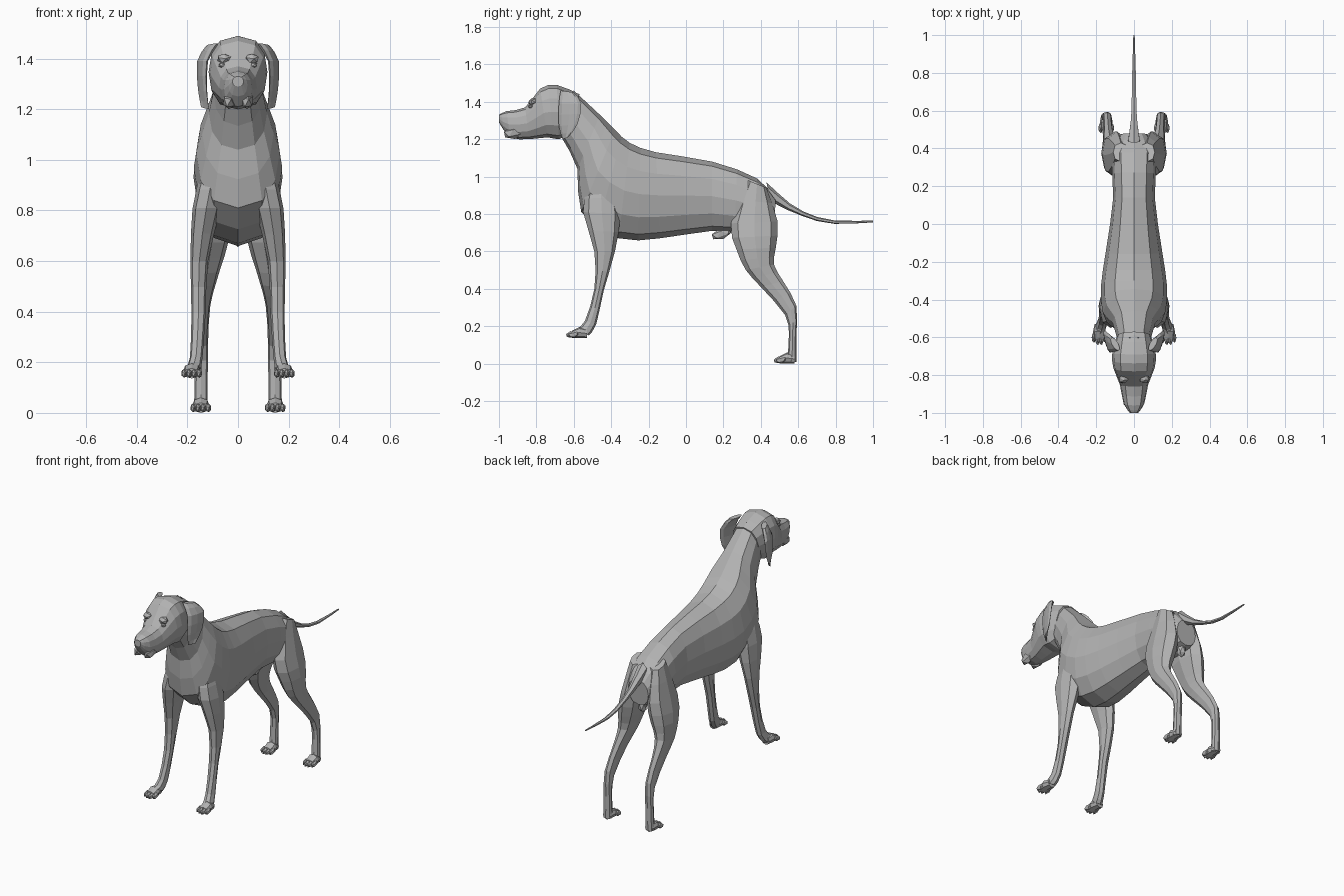
import bpy, bmesh
from math import sin, cos, tau, copysign
from mathutils import Vector, Matrix

default_cube = bpy.data.objects.get("Cube")
if default_cube:
    bpy.data.objects.remove(default_cube, do_unlink=True)

COAT_COLOUR = (.45, .45, .45, 1)
coat = bpy.data.materials.new("grey coat")
coat.use_nodes = True
coat.diffuse_color = COAT_COLOUR
coat.node_tree.nodes["Principled BSDF"].inputs["Base Color"].default_value = COAT_COLOUR


def finish(name, bm):
    """Turn a bmesh into a flat shaded object with the coat material."""
    bmesh.ops.recalc_face_normals(bm, faces=bm.faces)
    mesh = bpy.data.meshes.new(name)
    bm.to_mesh(mesh)
    bm.free()
    mesh.materials.append(coat)
    obj = bpy.data.objects.new(name, mesh)
    bpy.context.collection.objects.link(obj)


def along(keys, t):
    """Smooth value at t through evenly spaced keys."""
    last = len(keys) - 1
    index = min(int(t * last), last - 1)
    u = t * last - index
    before, start = keys[max(index - 1, 0)], keys[index]
    end, after = keys[index + 1], keys[min(index + 2, last)]
    bend = 2 * before - 5 * start + 4 * end - after
    twist = 3 * start - before - 3 * end + after
    return (2 * start + (end - before) * u + bend * u ** 2 + twist * u ** 3) / 2


def loft(name, outline, widths, centres=(0, 0), sides=8, rings=12,
         side=1, splay=0, fullness=.8):
    """Skin rings between two outline edges drawn in the side plane.
    Outline keys hold y, z of one edge then y, z of the other."""
    outline = [Vector(key) for key in outline]
    bm = bmesh.new()
    loops = []
    for step in range(rings):
        t = step / (rings - 1)
        edges = along(outline, t)
        edge_a, edge_b = Vector((0, *edges[:2])), Vector((0, *edges[2:]))
        middle, half = (edge_a + edge_b) / 2, (edge_a - edge_b) / 2
        centre, width = along(centres, t), along(widths, t)
        loop = []
        for i in range(sides):
            depth, across = cos(tau * i / sides), sin(tau * i / sides)
            across = copysign(abs(across) ** fullness, across) * width
            point = middle + half * depth
            point.x = side * (centre + across - splay * depth)
            loop.append(bm.verts.new(point))
        loops.append(loop)
    for lower, upper in zip(loops, loops[1:]):
        for i in range(sides):
            j = (i + 1) % sides
            bm.faces.new((lower[i], lower[j], upper[j], upper[i]))
    for end_loop in (loops[0], loops[-1]):
        bm.faces.new(end_loop)
    finish(name, bm)


def blob(name, centre, size, tilt=0):
    """Faceted ellipsoid, tilted about the x axis."""
    bm = bmesh.new()
    bmesh.ops.create_icosphere(bm, subdivisions=1, radius=1)
    place = Matrix.Translation(centre) @ Matrix.Rotation(tilt, 4, "X") @ Matrix.Diagonal((*size, 1))
    bmesh.ops.transform(bm, matrix=place, verts=bm.verts)
    finish(name, bm)


def paw(name, x, heel, floor, side):
    """Wedge shaped foot with four toes."""
    front = heel - .08
    middle = (heel + front) / 2
    loft(name, [
        (heel, floor + .05, heel, floor),
        (middle, floor + .06, middle, floor),
        (front, floor + .04, front, floor),
    ], widths=(.026, .034, .03), centres=(x, x), rings=3, side=side)
    for toe in range(4):
        offset = toe - 1.5
        blob(f"{name}_toe_{toe + 1}",
             (side * (x + offset * .02), front - .01 + abs(offset) * .012, floor + .02),
             (.0125, .03, .018), tilt=.25)


# Trunk and neck, from rump to the back of the skull
loft("trunk", [
    (.48, .88, .47, .72),
    (.38, .99, .36, .7),
    (.14, 1.08, .14, .71),
    (-.16, 1.13, -.14, .67),
    (-.3, 1.18, -.36, .67),
    (-.38, 1.25, -.56, .81),
    (-.46, 1.33, -.58, 1.04),
    (-.6, 1.46, -.66, 1.2),
], widths=(.07, .12, .11, .15, .175, .165, .115, .085), sides=12, rings=15)

# Skull and muzzle, from nose to nape
loft("head", [
    (-1, 1.33, -1, 1.29),
    (-.96, 1.35, -.94, 1.21),
    (-.86, 1.37, -.84, 1.2),
    (-.78, 1.47, -.74, 1.21),
    (-.69, 1.49, -.68, 1.2),
    (-.57, 1.44, -.62, 1.23),
], widths=(.022, .055, .075, .11, .115, .09), sides=12, rings=11, fullness=.7)
blob("nose", (0, -.98, 1.32), (.026, .018, .02))

# Tail, tapering to an upturned tip
loft("tail", [
    (.43, .97, .45, .87),
    (.58, .84, .57, .81),
    (.76, .77, .76, .75),
    (1, .765, 1, .755),
], widths=(.035, .016, .012, .004), sides=6, rings=8)

# Belly details
blob("sheath", (0, .19, .695), (.02, .06, .03), tilt=.35)
blob("scrotum", (0, .43, .7), (.028, .03, .045))

for label, side in (("left", 1), ("right", -1)):
    # Brow, eye and lip
    blob(f"{label}_brow", (side * .055, -.82, 1.4), (.03, .025, .02), tilt=.4)
    blob(f"{label}_eye", (side * .062, -.83, 1.375), (.016, .014, .012))
    blob(f"{label}_lip", (side * .035, -.92, 1.235), (.028, .06, .035), tilt=.2)

    # Hanging ear, flared away from the head at the back
    loft(f"{label}_ear", [
        (-.67, 1.46, -.6, 1.45),
        (-.68, 1.39, -.56, 1.39),
        (-.68, 1.27, -.58, 1.28),
        (-.66, 1.2, -.63, 1.21),
    ], widths=(.018, .011, .006), centres=(.1, .14, .14, .13),
        rings=7, side=side, splay=.016)

    # Front leg, from shoulder to wrist
    loft(f"{label}_front_leg", [
        (-.53, .93, -.38, .95),
        (-.55, .81, -.35, .8),
        (-.49, .6, -.38, .6),
        (-.49, .4, -.44, .39),
        (-.54, .23, -.48, .21),
        (-.58, .19, -.52, .15),
    ], widths=(.05, .055, .035, .028, .025, .03),
        centres=(.1, .125, .153, .156, .165, .178), rings=11, side=side)
    paw(f"{label}_front_paw", .183, -.53, .136, side)

    # Hind leg, from hip over the hock to the heel
    loft(f"{label}_hind_leg", [
        (.33, .98, .43, .94),
        (.24, .75, .49, .76),
        (.27, .61, .48, .62),
        (.32, .5, .47, .53),
        (.4, .41, .52, .44),
        (.53, .26, .59, .31),
        (.55, .15, .59, .15),
        (.54, .01, .59, .01),
    ], widths=(.04, .065, .045, .025, .025, .027),
        centres=(.07, .12, .14, .147), rings=15, side=side)
    paw(f"{label}_hind_paw", .147, .58, 0, side)
